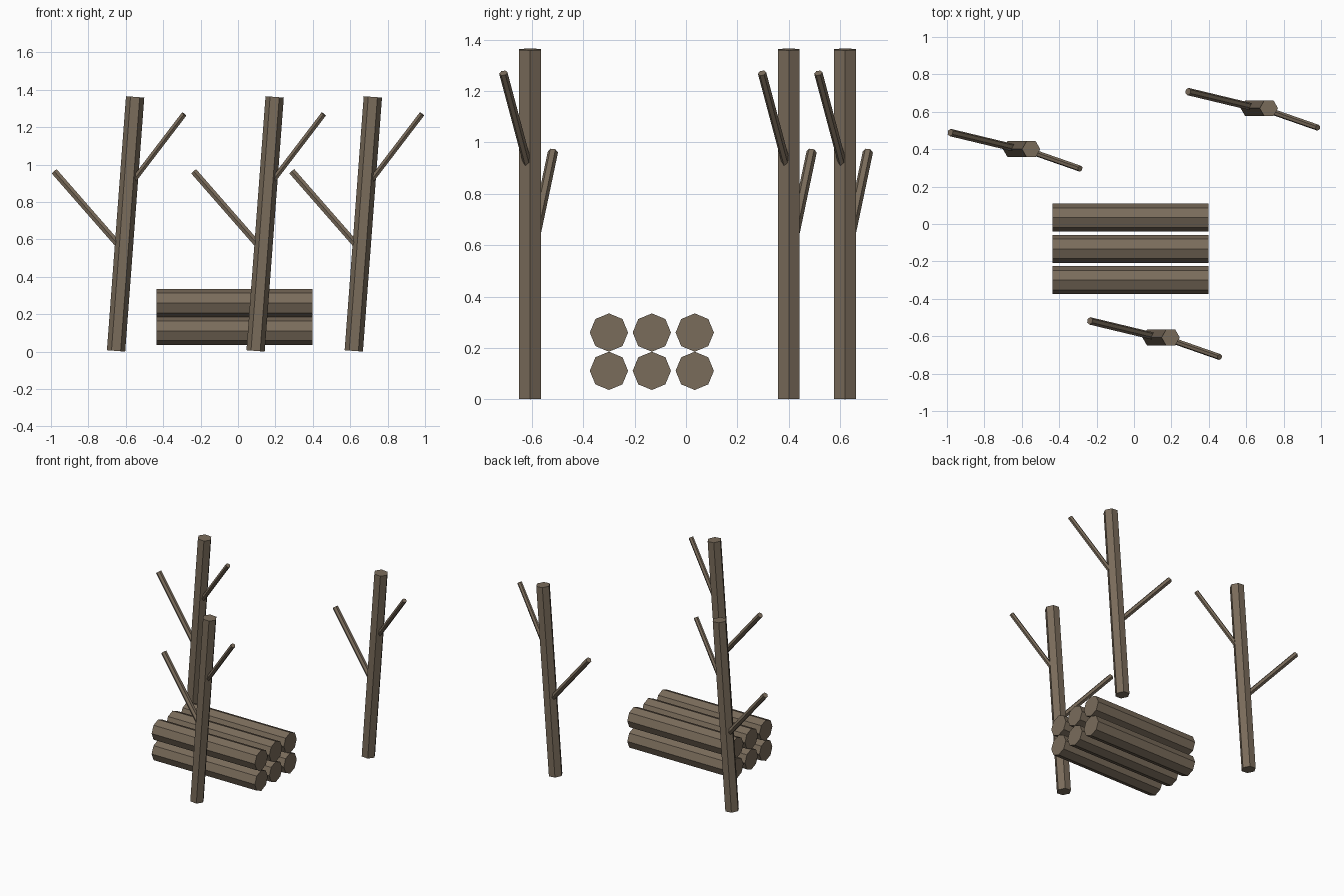
import bpy, math
from mathutils import Vector, Matrix

if "Cube" in bpy.data.objects:
    bpy.data.objects.remove(bpy.data.objects["Cube"])

wood = bpy.data.materials.new("weathered_brown_wood")
wood.diffuse_color = (0.195, 0.150, 0.105, 1)
wood.use_nodes = True
wood.node_tree.nodes["Principled BSDF"].inputs["Base Color"].default_value = wood.diffuse_color


def rod(name, a, b, r, sides, first_vertex):
    """Flat-faced prism from a to b, with one corner facing first_vertex."""
    a, b = Vector(a), Vector(b)
    z = (b - a).normalized()
    x = Vector(first_vertex)
    x = (x - z * x.dot(z)).normalized()
    y = z.cross(x)
    ring = [r * (x * math.cos(t) + y * math.sin(t))
            for t in (2 * math.pi * i / sides for i in range(sides))]
    verts = [a + p for p in ring] + [b + p for p in ring]
    faces = [(i, (i + 1) % sides, sides + (i + 1) % sides, sides + i) for i in range(sides)]
    faces += [tuple(reversed(range(sides))), tuple(range(sides, 2 * sides))]
    me = bpy.data.meshes.new(name)
    me.from_pydata(verts, [], faces)
    me.materials.append(wood)
    ob = bpy.data.objects.new(name, me)
    bpy.context.collection.objects.link(ob)
    return ob


# Three leaning dead trees, each with two bare branches
for n, (tx, ty) in enumerate([(-0.652, 0.40), (0.094, -0.607), (0.619, 0.619)], 1):
    def at(x, y, z):
        return (tx + x, ty + y, z)
    rod(f"tree_{n}_trunk", at(0, 0, 0.004), at(0.102, 0, 1.362), 0.049, 6, (1, 0, 0))
    rod(f"tree_{n}_low_branch", at(0.040, 0, 0.54), at(-0.330, 0.089, 0.963), 0.02, 6, (0, 1, 0))
    rod(f"tree_{n}_high_branch", at(0.066, 0, 0.88), at(0.364, -0.104, 1.270), 0.0165, 6, (0, 1, 0))

# Stack of six octagonal logs, two rows of three
for row, z in enumerate((0.111, 0.260)):
    for col, y in enumerate((-0.300, -0.133, 0.034)):
        rod(f"log_row{row + 1}_{col + 1}", (-0.435, y, z), (0.398, y, z), 0.0745, 8, (0, 0, 1))
